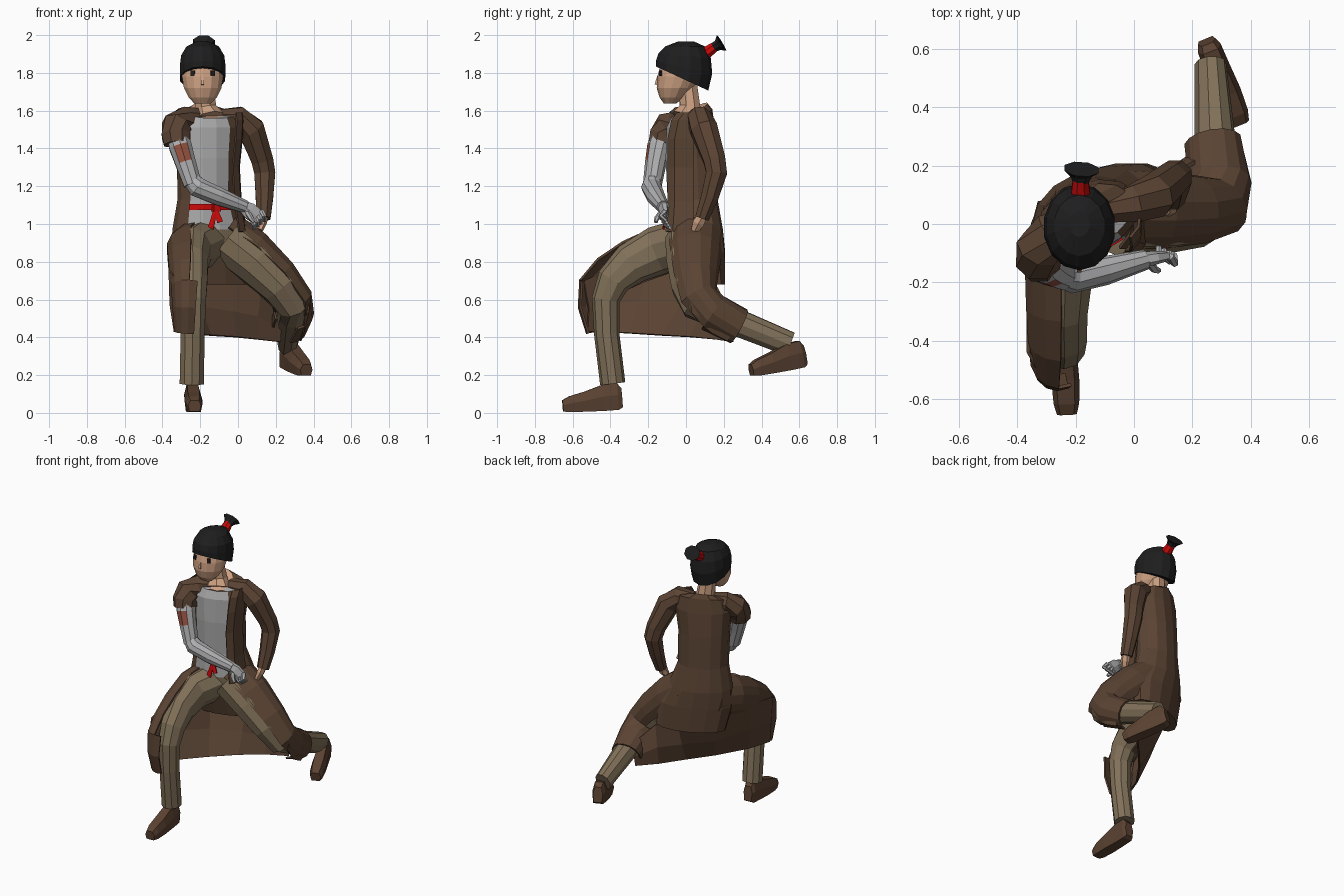
import bpy, bmesh, math
from mathutils import Vector, Matrix


def material(name, r, g, b):
    m = bpy.data.materials.new(name)
    m.diffuse_color = (r, g, b, 1)
    return m


COAT = material("coat brown", .105, .058, .034)
KHAKI = material("trouser khaki", .22, .165, .10)
SHIRT = material("shirt grey", .40, .40, .40)
METAL = material("arm metal", .43, .43, .44)
SKIN = material("skin", .60, .35, .22)
HAIR = material("hair black", .013, .013, .014)
RED = material("sash red", .60, .003, .003)
BOOT = material("boot brown", .105, .055, .032)
RUST = material("rust patch", .30, .085, .05)
YAW = math.radians(21)


def loft(name, rings, mats, rule=None, keep=None, caps=True, closed=True, thick=0):
    """Skin a list of point rings; rule picks the colour, keep drops faces."""
    bm = bmesh.new()
    rows = [[bm.verts.new(p) for p in ring] for ring in rings]
    n = len(rows[0])
    for a, b in zip(rows, rows[1:]):
        for i in range(n if closed else n - 1):
            j = (i + 1) % n
            bm.faces.new((a[i], a[j], b[j], b[i]))
    if caps:
        bm.faces.new(rows[0][::-1])
        bm.faces.new(rows[-1])
    bmesh.ops.recalc_face_normals(bm, faces=bm.faces)
    bm.normal_update()
    if rule:
        for f in bm.faces:
            f.material_index = rule(f.normal, f.calc_center_median())
    if keep:
        drop = [f for f in bm.faces if not keep(f.normal, f.calc_center_median())]
        bmesh.ops.delete(bm, geom=drop, context='FACES')
    me = bpy.data.meshes.new(name)
    bm.to_mesh(me)
    bm.free()
    for m in mats:
        me.materials.append(m)
    ob = bpy.data.objects.new(name, me)
    bpy.context.collection.objects.link(ob)
    if thick:
        s = ob.modifiers.new("thickness", 'SOLIDIFY')
        s.thickness = thick
    return ob


def ring(z, cx, cy, rx, ry, slope=0, yaw=0, n=12):
    """Horizontal ellipse; slope lifts the front (-y) side."""
    out = []
    for i in range(n):
        a = 2 * math.pi * (i + .5) / n
        p = Matrix.Rotation(yaw, 3, 'Z') @ Vector((rx * math.cos(a), ry * math.sin(a), 0))
        out.append(Vector((cx, cy, z - slope * ry * math.sin(a))) + p)
    return out


def tube(name, pts, mats, n=10, ref=(1, 0, 0), **kw):
    """Tube along points (x, y, z, radius[, second radius])."""
    c = [Vector(p[:3]) for p in pts]
    rings = []
    for i, p in enumerate(pts):
        t = Vector((0, 0, 0))
        if i:
            t += (c[i] - c[i - 1]).normalized()
        if i < len(c) - 1:
            t += (c[i + 1] - c[i]).normalized()
        t.normalize()
        u = Vector(ref)
        u = (u - t * u.dot(t)).normalized()
        v = t.cross(u)
        r1, r2 = p[3], p[-1]
        rings.append([c[i] + u * r1 * math.cos(a) + v * r2 * math.sin(a)
                      for a in [2 * math.pi * (k + .5) / n for k in range(n)]])
    return loft(name, rings, mats, **kw)


def plate(name, loc, size, mat, yaw=0):
    x, y, z = [s / 2 for s in size]
    m = Matrix.Translation(loc) @ Matrix.Rotation(yaw, 4, 'Z')
    rows = [[m @ Vector(p) for p in ((-x, -y, h), (x, -y, h), (x, y, h), (-x, y, h))] for h in (-z, z)]
    return loft(name, rows, [mat])


# --- torso: open coat with the shirt showing in front, trousers below it, bare neckline
def is_front(n):
    return math.hypot(n.x, n.y) > .2 and abs(math.degrees(math.atan2(n.x, -n.y)) - 6) < 38


def torso_rule(n, c):
    if c.z > 1.59 and math.hypot(c.x + .165, c.y - .03) < .02:
        return 3
    if not is_front(n):
        return 0
    return 1 if c.z > .98 else (2 if c.z > .86 else 0)


torso = [(.68, -.10, .085, .23, .10, 0), (.85, -.12, .06, .245, .13, 0), (.97, -.145, .045, .21, .14, 0),
         (1.13, -.16, .035, .165, .127, 0), (1.35, -.16, .025, .168, .127, 0),
         (1.51, -.155, .025, .185, .118, 0), (1.585, -.155, .03, .16, .10, -.25), (1.60, -.165, .03, .085, .085, -.5)]
loft("coat_torso", [ring(*t, yaw=YAW, n=14) for t in torso], [COAT, SHIRT, KHAKI, SKIN], torso_rule)

# coat lapel standing forward of the shirt
lapel = [(.96, .01, -.01), (1.12, -.015, 0), (1.30, -.025, 0), (1.45, -.01, 0), (1.55, -.005, .02), (1.59, -.01, .05)]
loft("coat_lapel", [[(x, -.098 + d, z), (x + .03, -.06 + d, z), (x + .035, .04, z)] for z, x, d in lapel], [COAT],
     caps=False, closed=False, thick=.01)

# red sash with a knot and two tails
loft("sash", [ring(z, -.157, .036, .182, .140, 0, YAW, 14) for z in (1.075, 1.105)], [RED],
     caps=False, keep=lambda n, c: is_front(n), thick=.012)
plate("sash_knot", (-.115, -.105, 1.085), (.04, .03, .04), RED, YAW)
for x in (-.145, -.095):
    tube("sash_tail", [(-.118, -.11, 1.08, .012, .006), (x, -.118, .975 if x < -.12 else 1.01, .018, .006)], [RED], 6)

# --- head, neck and hair
tube("neck", [(-.155, -.005, 1.56, .085, .075), (-.170, .022, 1.615, .06), (-.183, .01, 1.74, .052)], [SKIN], 8)
head = [(1.638, -.085, .032, .045), (1.67, -.072, .068, .076), (1.72, -.055, .10, .102), (1.78, -.034, .118, .112),
        (1.84, -.015, .12, .108), (1.91, -.012, .10, .09)]
loft("head", [ring(z, -.187, cy, rx, ry, n=14) for z, cy, ry, rx in head], [SKIN])
hair = [(1.77, -.02, .122, .138, .46), (1.83, -.01, .124, .149, .22), (1.89, -.008, .117, .139, .08),
        (1.94, -.005, .088, .105, 0), (1.965, 0, .035, .045, 0)]
loft("hair", [ring(z, -.187, cy, rx, ry, s, n=14) for z, cy, rx, ry, s in hair], [HAIR])
tube("nose", [(-.187, -.148, 1.785, .005), (-.187, -.160, 1.738, .011, .009)], [SKIN], 4)
for s in (-1, 1):
    plate("eye", (-.187 + s * .053, -.136, 1.798), (.022, .009, .03), HAIR, s * .38)
tube("hair_band", [(-.183, .085, 1.892, .036), (-.183, .115, 1.912, .034), (-.183, .155, 1.94, .028)], [RED], 8)
tube("hair_tuft", [(-.182, .143, 1.932, .027), (-.182, .168, 1.946, .040, .03), (-.18, .188, 1.958, .064, .05)],
     [HAIR], 8)

# --- metal arm held across the waist
tube("short_sleeve", [(-.19, .01, 1.56, .055), (-.28, -.03, 1.55, .075), (-.325, -.085, 1.52, .082),
                      (-.328, -.118, 1.47, .082), (-.322, -.128, 1.425, .076)], [COAT], 8, ref=(0, 1, 0))
tube("metal_upper_arm", [(-.318, -.128, 1.46, .06), (-.305, -.143, 1.41, .063), (-.278, -.16, 1.325, .057),
                         (-.24, -.178, 1.21, .05)], [METAL, RUST],
     rule=lambda n, c: int(n.y < -.6 and n.x > -.5 and 1.33 < c.z < 1.41))
tube("metal_forearm", [(-.252, -.174, 1.24, .044), (-.215, -.182, 1.195, .056), (-.10, -.160, 1.145, .05),
                       (.04, -.122, 1.09, .035)], [METAL], ref=(0, 0, 1))
tube("metal_palm", [(.02, -.125, 1.097, .034, .028), (.06, -.118, 1.07, .05, .025), (.098, -.112, 1.04, .046, .02)],
     [METAL], 6, ref=(0, 0, 1))
for k in range(4):
    x, z, y = .07 + .018 * k, 1.015 + .014 * k, -.10 - .008 * k
    tube("metal_finger", [(x, -.112, z + .01, .014), (x + .015, y - .01, z - .015, .014), (x + .015, y + .02, z - .04, .010)],
         [METAL], 6)
tube("metal_thumb", [(.05, -.13, 1.06, .016), (.07, -.155, 1.03, .014), (.085, -.16, 1.01, .010)], [METAL], 6)

# --- sleeved arm with the hand on the hip
tube("long_sleeve", [(-.10, .05, 1.56, .05), (.00, .07, 1.56, .068), (.07, .095, 1.50, .077),
                     (.128, .15, 1.34, .063), (.142, .162, 1.27, .06), (.14, .125, 1.14, .05), (.135, .085, 1.03, .04)],
     [COAT], 8, ref=(0, 1, 0))
tube("hand", [(.135, .09, 1.05, .028), (.13, .065, 1.005, .036, .022), (.115, .045, .965, .022, .016)], [SKIN], 6,
     ref=(0, 1, 0))

# --- trouser legs
tube("front_leg", [(-.16, .03, .91, .13), (-.235, -.15, .86, .10, .13), (-.24, -.29, .79, .085, .112),
                   (-.238, -.385, .70, .08, .09), (-.24, -.425, .60, .074), (-.24, -.42, .42, .067),
                   (-.245, -.388, .155, .067)], [KHAKI])
tube("back_leg", [(-.06, .02, .92, .13), (.09, .02, .80, .125), (.22, .025, .67, .105), (.29, .06, .575, .092),
                  (.285, .17, .52, .078), (.262, .55, .365, .067, .054)], [KHAKI], ref=(0, 1, .3))


# --- boots: the same shape placed twice
def boot(name, heel, toe):
    heel, toe = Vector(heel), Vector(toe)
    f = (toe - heel).normalized()
    side = f.cross(Vector((0, 0, 1))).normalized()
    up = side.cross(f)
    rows = []
    for s, w, b, t in ((0, .032, .0, .10), (.07, .042, -.012, .13), (.30, .044, -.012, .128),
                       (.62, .048, -.008, .098), (.88, .044, -.004, .08), (1, .034, .002, .062)):
        c = heel.lerp(toe, s)
        m = b + (t - b) * .55
        rows.append([c + side * w * i + up * h for i, h in
                     ((-.8, b), (.8, b), (1, m), (.65, t), (-.65, t), (-1, m))])
    loft(name, rows, [BOOT])


boot("front_boot", (-.245, -.335, .03), (-.23, -.65, .005))
boot("back_boot", (.245, .635, .258), (.36, .35, .195))

# --- coat skirt draped over both legs
tube("coat_over_front_leg", [(-.20, .03, .90, .14), (-.25, -.12, .865, .13), (-.25, -.28, .80, .123),
                             (-.252, -.40, .73, .113), (-.257, -.465, .66, .10, .11), (-.262, -.475, .56, .088, .098),
                             (-.265, -.455, .43, .075)], [COAT], 14, caps=False, thick=.012,
     keep=lambda n, c: c.x < -.235 and (n.y < .5 or c.z > .7))
OPEN = Vector((-.45, -.80, -.40)).normalized()
tube("coat_over_back_leg", [(-.08, .05, .93, .15), (.06, .045, .835, .145), (.20, .045, .71, .125), (.285, .06, .60, .112),
                            (.295, .14, .53, .108), (.27, .28, .458, .10)], [COAT], 14, ref=(0, 1, .3), caps=False,
     thick=.012, keep=lambda n, c: (n.dot(OPEN) < .45 or c.y > .15) and (c.y < .1 or n.x > .2 or n.z > -.4))

# loose coat tail hanging between the knees
top = [(-.31, -.545, .70), (-.368, -.44, .75), (-.37, -.2, .80), (-.25, .05, .74),
       (-.03, .14, .70), (.12, .17, .66), (.25, .24, .52)]
bottom = [(-.29, -.525, .43), (-.34, -.45, .428), (-.28, -.30, .42), (-.15, -.12, .408),
          (-.02, .03, .40), (.10, .16, .388), (.22, .25, .375)]
middle = [Vector(a).lerp(Vector(b), .55) + Vector((-.01, .015, 0)) for a, b in zip(top, bottom)]
loft("coat_tail", [top, middle, bottom], [COAT], caps=False, closed=False, thick=.012)

# pointed coat hem beside the bent knee
loft("coat_hem_point", [[(.385, .02, .62), (.39, .12, .58), (.36, .27, .50)],
                        [(.375, .03, .53), (.37, .12, .48), (.345, .25, .42)],
                        [(.355, .10, .45), (.35, .14, .42), (.335, .22, .38)]], [COAT],
     caps=False, closed=False, thick=.01)
